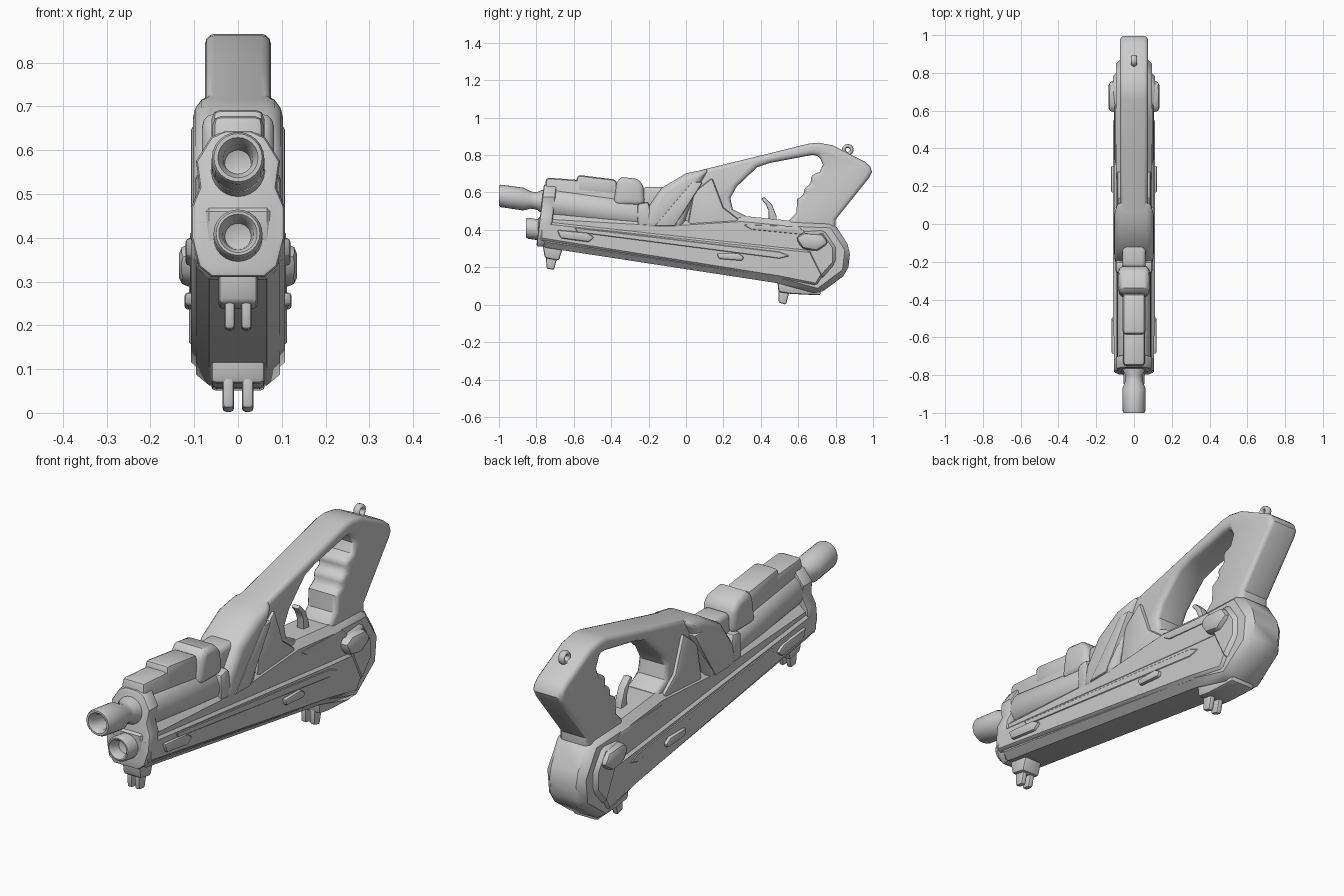
import bpy, bmesh, math
from mathutils import Vector

SLOPE = 0.14  # the gun axis drops towards the rear


def finish(name, bm, bevel=0.0, segs=2, limit=40):
    bmesh.ops.remove_doubles(bm, verts=bm.verts, dist=1e-5)
    bmesh.ops.recalc_face_normals(bm, faces=bm.faces)
    if bevel:
        edges = [e for e in bm.edges if len(e.link_faces) == 2
                 and e.calc_face_angle() > math.radians(limit)]
        bmesh.ops.bevel(bm, geom=edges, offset=bevel, segments=segs, profile=0.5,
                        affect='EDGES', clamp_overlap=False)
    mesh = bpy.data.meshes.new(name)
    bm.to_mesh(mesh)
    bm.free()
    ob = bpy.data.objects.new(name, mesh)
    bpy.context.collection.objects.link(ob)
    bpy.ops.object.select_all(action='DESELECT')
    ob.select_set(True)
    bpy.context.view_layer.objects.active = ob
    bpy.ops.object.shade_smooth_by_angle(angle=math.radians(35))
    return ob


def extrude_loops(a, b):
    bm = bmesh.new()
    va, vb = [bm.verts.new(p) for p in a], [bm.verts.new(p) for p in b]
    bm.faces.new(va)
    bm.faces.new(vb[::-1])
    for i in range(len(a)):
        j = (i + 1) % len(a)
        bm.faces.new((va[i], vb[i], vb[j], va[j]))
    return bm


def slab(name, pts, w, bevel=0.012, segs=2, limit=40, x=0.0):
    """Side profile of (y, z) points, extruded to half width w around x."""
    bm = extrude_loops([(x - w, y, z) for y, z in pts], [(x + w, y, z) for y, z in pts])
    return finish(name, bm, bevel, segs, limit)


def tube(name, y, z, profile, n=24):
    """Turned part: (distance, radius) pairs along the sloping axis."""
    bm = bmesh.new()
    rings = []
    for t, r in profile:
        rings.append([bm.verts.new((r * math.cos(k * math.tau / n), y + t,
                                    z - SLOPE * t + r * math.sin(k * math.tau / n)))
                      for k in range(n)])
    for a, b in zip(rings, rings[1:]):
        for i in range(n):
            j = (i + 1) % n
            bm.faces.new((a[i], a[j], b[j], b[i]))
    return finish(name, bm)


# Lower body, with wider side panels
slab("lower_body", [(-0.79, 0.33), (-0.75, 0.305), (0.49, 0.115), (0.71, 0.055), (0.865, 0.17),
                    (0.88, 0.30), (0.79, 0.44), (0.55, 0.45), (0.3, 0.475), (-0.1, 0.45),
                    (-0.79, 0.49)], 0.096, 0.03, 1, 25)
slab("side_panels", [(-0.785, 0.45), (-0.785, 0.345), (0.5, 0.14), (0.70, 0.10),
                     (0.76, 0.20), (0.70, 0.29), (0.5, 0.31)], 0.107, 0.014, 1)
slab("panel_ribs", [(-0.6, 0.415), (-0.58, 0.385), (0.5, 0.245), (0.56, 0.26),
                    (0.5, 0.285)], 0.110, 0.005, 1)

# Front plate, wrapping the muzzle and the lower tube
half = [(0.06, 0.31), (0.09, 0.335), (0.107, 0.40), (0.107, 0.47), (0.088, 0.515),
        (0.096, 0.575), (0.062, 0.63), (0.03, 0.645)]
outline = half + [(-x, z) for x, z in reversed(half)]
plate = [[(x, y + (z - 0.31) * 0.12, z) for x, z in outline] for y in (-0.80, -0.73)]
finish("front_plate", extrude_loops(*plate), 0.012, 2)

# Muzzle, lower tube and barrel shroud
tube("muzzle", -1.0, 0.583, [(0.10, 0.0), (0.09, 0.03), (0.02, 0.034), (0.0, 0.046), (0.0, 0.055),
                             (0.01, 0.06), (0.13, 0.061), (0.17, 0.046), (0.2, 0.046),
                             (0.23, 0.062), (0.3, 0.066), (0.3, 0.0)])
tube("lower_tube", -0.855, 0.41, [(0.06, 0.0), (0.05, 0.03), (0.01, 0.036), (0.0, 0.044),
                                  (0.0, 0.05), (0.01, 0.056), (0.1, 0.056), (0.1, 0.0)])
tube("barrel_shroud", -0.76, 0.55, [(0.0, 0.0), (0.0, 0.08), (0.02, 0.09), (0.5, 0.09),
                                    (0.53, 0.08), (0.6, 0.08), (0.6, 0.0)])

# Blocks along the top of the barrel
slab("top_rail", [(-0.76, 0.5), (-0.75, 0.68), (-0.58, 0.667), (-0.23, 0.62), (-0.2, 0.5)], 0.058, 0.02)
slab("raised_rail", [(-0.59, 0.60), (-0.583, 0.695), (-0.37, 0.668), (-0.36, 0.58)], 0.06, 0.02)
slab("sight_block", [(-0.39, 0.53), (-0.37, 0.665), (-0.34, 0.683), (-0.26, 0.672), (-0.225, 0.64),
                     (-0.22, 0.53)], 0.082, 0.028, 3)
slab("rear_collar", [(-0.24, 0.5), (-0.23, 0.63), (-0.1, 0.63), (-0.05, 0.5)], 0.062, 0.022, 3)
slab("shroud_stop", [(-0.26, 0.42), (-0.26, 0.54), (-0.2, 0.55), (-0.17, 0.42)], 0.098, 0.015)

# Slanted receiver with diagonal struts
slab("receiver", [(-0.23, 0.40), (-0.21, 0.51), (-0.13, 0.625), (0.0, 0.702), (0.13, 0.73),
                  (0.05, 0.60), (-0.02, 0.40)], 0.103, 0.038, 3)
slab("diagonal_struts", [(-0.17, 0.42), (0.03, 0.655), (0.09, 0.655), (-0.06, 0.42)], 0.107, 0.008)
slab("receiver_web", [(0.0, 0.38), (0.04, 0.60), (0.14, 0.68), (0.2, 0.52), (0.33, 0.42)], 0.09, 0.015)

# Carry handle and grip frame with finger grooves
slab("handle_frame", [
    (0.0, 0.40), (-0.06, 0.62), (0.0, 0.70), (0.36, 0.788), (0.66, 0.862), (0.71, 0.866),
    (0.785, 0.852), (0.955, 0.765), (0.985, 0.74), (0.995, 0.71), (0.98, 0.68),
    (0.80, 0.455), (0.80, 0.38), (0.53, 0.38), (0.55, 0.45), (0.59, 0.49), (0.595, 0.565),
    (0.635, 0.59), (0.63, 0.625), (0.67, 0.645), (0.665, 0.69), (0.715, 0.71), (0.732, 0.75),
    (0.71, 0.798), (0.67, 0.80), (0.45, 0.758), (0.38, 0.735), (0.27, 0.63), (0.237, 0.57),
    (0.25, 0.51), (0.32, 0.475), (0.36, 0.38)], 0.075, 0.022, 3, 60)

# Trigger and sling loop
slab("trigger", [(0.40, 0.567), (0.42, 0.575), (0.46, 0.535), (0.485, 0.47), (0.485, 0.42),
                 (0.44, 0.42), (0.442, 0.50), (0.425, 0.54)], 0.018, 0.006)
bpy.ops.mesh.primitive_torus_add(location=(0, 0.865, 0.828), rotation=(0, math.pi / 2, 0),
                                 major_radius=0.021, minor_radius=0.010,
                                 major_segments=20, minor_segments=8)
bpy.context.object.name = "sling_loop"
bpy.context.object.scale = (1, 1, 1.6)
bpy.ops.object.shade_smooth()

# Raised details that stand out on both sides
slab("rear_hubs", [(0.585, 0.36), (0.63, 0.385), (0.73, 0.38), (0.765, 0.33), (0.70, 0.285),
                   (0.62, 0.30)], 0.135, 0.022, 2)
slab("rear_armour", [(0.60, 0.39), (0.74, 0.40), (0.80, 0.31), (0.80, 0.22), (0.72, 0.13),
                     (0.66, 0.25)], 0.112, 0.018, 1)
slab("side_catches", [(0.165, 0.275), (0.175, 0.245), (0.30, 0.235), (0.31, 0.255),
                      (0.28, 0.275)], 0.122, 0.008)
slab("front_catches", [(-0.69, 0.40), (-0.67, 0.355), (-0.52, 0.335), (-0.49, 0.36),
                       (-0.53, 0.385)], 0.120, 0.009)
slab("upper_wedges", [(0.30, 0.43), (0.60, 0.42), (0.66, 0.37), (0.35, 0.40)], 0.102, 0.010)

# Front and rear feet, each with a pair of prongs
slab("front_foot_block", [(-0.77, 0.34), (-0.755, 0.25), (-0.68, 0.235), (-0.65, 0.33)], 0.045, 0.012)
slab("rear_foot_block", [(0.485, 0.15), (0.495, 0.068), (0.56, 0.058), (0.72, 0.05), (0.72, 0.12)],
     0.062, 0.012)
for side, label in ((-1, "left"), (1, "right")):
    slab("front_prong_" + label, [(-0.75, 0.27), (-0.745, 0.192), (-0.705, 0.187), (-0.685, 0.27)],
         0.012, 0.008, 2, x=side * 0.019)
    slab("rear_prong_" + label, [(0.495, 0.10), (0.495, 0.012), (0.535, 0.0), (0.56, 0.10)],
         0.013, 0.008, 2, x=side * 0.022)
